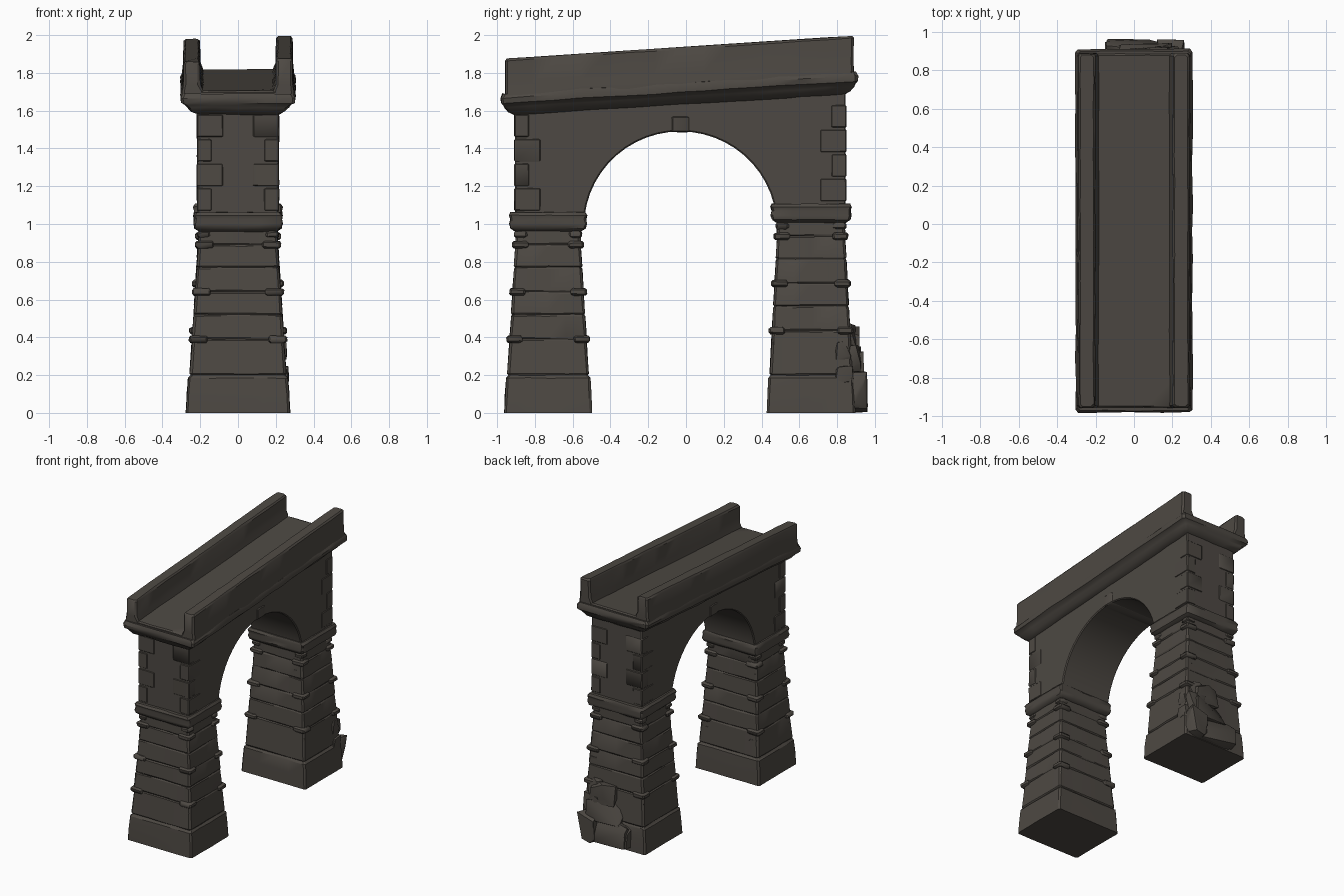
import bpy, bmesh, math, random
from mathutils import Vector

if "Cube" in bpy.data.objects:
    bpy.data.objects.remove(bpy.data.objects["Cube"])

random.seed(4)
SLOPE = 0.062  # the deck climbs towards +y

stone = bpy.data.materials.new("dark weathered stone")
stone.diffuse_color = (0.075, 0.066, 0.056, 1)
stone.use_nodes = True
stone.node_tree.nodes["Principled BSDF"].inputs["Base Color"].default_value = stone.diffuse_color


def finish(bm, name, angle=35):
    bmesh.ops.recalc_face_normals(bm, faces=bm.faces)
    me = bpy.data.meshes.new(name)
    bm.to_mesh(me)
    bm.free()
    me.materials.append(stone)
    me.shade_smooth()
    me.set_sharp_from_angle(angle=math.radians(angle))
    ob = bpy.data.objects.new(name, me)
    bpy.context.collection.objects.link(ob)
    return ob


def outline(cx, cy, hx, hy, ch, nx, ny):
    """Chamfered rectangle with extra points along each side."""
    c = [(hx, -hy + ch), (hx, hy - ch), (hx - ch, hy), (-hx + ch, hy),
         (-hx, hy - ch), (-hx, -hy + ch), (-hx + ch, -hy), (hx - ch, -hy)]
    pts = []
    for i in range(8):
        a, b = c[i], c[(i + 1) % 8]
        n = (ny, 1, nx, 1)[i % 4]
        for k in range(n):
            t = k / n
            pts.append((cx + a[0] + (b[0] - a[0]) * t, cy + a[1] + (b[1] - a[1]) * t))
    return pts


def loft(bm, rings, ch=0.012, nx=4, ny=4, jit=0.003, slope=0.0):
    """Stack rings of (cx, cy, half x, half y, z) into one closed solid."""
    rows = []
    for cx, cy, hx, hy, z in rings:
        row = []
        for x, y in outline(cx, cy, hx, hy, ch, nx, ny):
            j = [random.uniform(-jit, jit) for _ in range(3)]
            zz = z + slope * y + (j[2] if z > 0.02 else 0)
            row.append(bm.verts.new((x + j[0], y + j[1], zz)))
        rows.append(row)
    n = len(rows[0])
    for a, b in zip(rows, rows[1:]):
        for i in range(n):
            bm.faces.new((a[i], a[(i + 1) % n], b[(i + 1) % n], b[i]))
    bm.faces.new(rows[0][::-1])
    bm.faces.new(rows[-1])


def block(bm, x0, x1, y0, y1, z0, z1, ch=0.01, jit=0.003, slope=0.0, nx=1, ny=1):
    """Worn stone with softened edges."""
    cx, cy, hx, hy = (x0 + x1) / 2, (y0 + y1) / 2, abs(x1 - x0) / 2, abs(y1 - y0) / 2
    loft(bm, [(cx, cy, hx - ch, hy - ch, z0), (cx, cy, hx, hy, z0 + ch),
              (cx, cy, hx, hy, z1 - ch), (cx, cy, hx - ch, hy - ch, z1)],
         ch, nx, ny, jit, slope)


def corner_stones(bm, cy, hx, hy, z, h, out, lx, ly):
    """One stone wrapped round each of the four corners."""
    for sx in (-1, 1):
        for sy in (-1, 1):
            a, b = sx * (hx + out), cy + sy * (hy + out)
            block(bm, a, a - sx * lx, b, b - sy * ly, z - h / 2, z + h / 2,
                  min(0.01, h / 4), 0.002)


def pier(name, cy, base_hy, top_hy, lift):
    top = 0.97 + lift

    def size(z):
        t = z / top
        return 0.268 + (0.205 - 0.268) * t, base_hy + (top_hy - base_hy) * t - 0.004

    # tapered shaft on a plinth, pinched at the course joints
    bm = bmesh.new()
    rings = [(0, cy, 0.276, base_hy, 0), (0, cy, 0.271, base_hy - 0.004, 0.1),
             (0, cy, 0.264, base_hy - 0.009, 0.185)]
    for z in (0.2, 0.39 + lift, 0.52 + lift, 0.64 + lift, 0.77 + lift, 0.89 + lift):
        hx, hy = size(z)
        rings += [(0, cy, hx, hy, z - 0.008), (0, cy, hx - 0.006, hy - 0.006, z),
                  (0, cy, hx, hy, z + 0.008)]
    rings.append((0, cy, 0.205, top_hy, top + 0.02))
    loft(bm, rings, jit=0.002)
    finish(bm, name + "_shaft", 25)

    # projecting corner stones
    bm = bmesh.new()
    for i, z in enumerate((0.39, 0.64, 0.89)):
        hx, hy = size(z + lift)
        corner_stones(bm, cy, hx, hy, z + lift, 0.038, 0.017, 0.10, 0.085)
        corner_stones(bm, cy, hx - 0.006, hy - 0.006, z + lift - 0.1, 0.1, 0.008, 0.08, 0.08)
    hx, hy = size(0.945 + lift)
    corner_stones(bm, cy, hx, hy, 0.945 + lift, 0.035, 0.01, 0.07, 0.07)
    finish(bm, name + "_corner_stones", 40)

    # moulded ledge at the arch springing
    bm = bmesh.new()
    loft(bm, [(0, cy, 0.205, top_hy, 0.96 + lift), (0, cy, 0.23, top_hy + 0.026, 0.978 + lift),
              (0, cy, 0.236, top_hy + 0.034, 1.0 + lift), (0, cy, 0.232, top_hy + 0.028, 1.025 + lift),
              (0, cy, 0.237, top_hy + 0.034, 1.045 + lift), (0, cy, 0.225, top_hy + 0.026, 1.062 + lift)],
         0.01, jit=0.0025)
    finish(bm, name + "_ledge", 40)


pier("front_pier", -0.73, 0.232, 0.172, 0.0)
pier("back_pier", 0.662, 0.234, 0.180, 0.045)

# arched wall: side profile with a round opening, extruded across
prof = [(-0.905, 0.99), (-0.54, 0.99)]
N = 26
for i in range(N + 1):
    a = math.pi * (1 - i / N)
    prof.append((-0.03 + 0.51 * math.cos(a), 0.985 + 0.505 * math.sin(a)))
prof += [(0.48, 1.04), (0.845, 1.04), (0.845, 1.69 + SLOPE * 0.845), (-0.905, 1.69 - SLOPE * 0.905)]
prof = [p for i, p in enumerate(prof) if i not in (1, N + 2)]
bm = bmesh.new()
left = [bm.verts.new((-0.214, y, z)) for y, z in prof]
right = [bm.verts.new((0.214, y, z)) for y, z in prof]
n = len(prof)
for i in range(n):
    bm.faces.new((left[i], left[(i + 1) % n], right[(i + 1) % n], right[i]))
bm.faces.new(left)
bm.faces.new(right[::-1])
ob = finish(bm, "arched_wall", 30)
bev = ob.modifiers.new("worn edges", "BEVEL")
bev.width, bev.segments, bev.limit_method = 0.008, 1, "ANGLE"
bev.angle_limit = math.radians(50)

# shallow dressed stones at the outer wall corners
bm = bmesh.new()
for k in range(4):
    z = 1.14 + 0.13 * k
    for sx in (-1, 1):
        for y, sy, dz in ((-0.905, -1, -0.01), (0.845, 1, 0.04)):
            a, b = sx * 0.218, y + sy * 0.004
            lx, ly = (0.14, 0.08) if k % 2 else (0.08, 0.14)
            block(bm, a, a - sx * lx, b, b - sy * ly, z + dz - 0.061, z + dz + 0.061, 0.006, 0.001)
finish(bm, "wall_corner_stones", 40)

# keystone on both faces
bm = bmesh.new()
block(bm, -0.219, 0.219, -0.075, 0.015, 1.486, 1.57, 0.006, 0.001)
finish(bm, "keystone", 40)

# sloping cornice running round the top of the wall
bm = bmesh.new()
cy = -0.035
loft(bm, [(0, cy, 0.214, 0.872, 1.635), (0, cy, 0.25, 0.905, 1.652), (0, cy, 0.268, 0.925, 1.675),
          (0, cy, 0.285, 0.932, 1.69), (0, cy, 0.302, 0.943, 1.70), (0, cy, 0.305, 0.945, 1.728),
          (0, cy, 0.294, 0.935, 1.75)], 0.015, 4, 14, 0.0035, SLOPE)
finish(bm, "cornice", 35)

# walkway floor between the parapets
bm = bmesh.new()
block(bm, -0.225, 0.225, -0.955, 0.885, 1.70, 1.764, 0.008, 0.002, SLOPE, 3, 12)
finish(bm, "deck", 35)

# parapets, with a flared inner foot
for name, s, top in (("left_parapet", -1, 1.922), ("right_parapet", 1, 1.938)):
    bm = bmesh.new()
    hy = 0.922
    loft(bm, [(s * 0.240, cy, 0.058, hy, 1.73), (s * 0.240, cy, 0.056, hy, 1.765),
              (s * 0.245, cy, 0.045, hy, 1.80), (s * 0.245, cy, 0.043, hy, top - 0.012),
              (s * 0.245, cy, 0.034, hy - 0.008, top)], 0.012, 1, 14, 0.002, SLOPE + 0.004)
    finish(bm, name, 35)

# fallen and broken stones against the back pier
bm = bmesh.new()
rubble = [  # x, y, z centre, then half sizes
    (0.05, 0.895, 0.10, 0.20, 0.072, 0.10), (-0.07, 0.89, 0.10, 0.085, 0.07, 0.09),
    (0.19, 0.89, 0.11, 0.075, 0.07, 0.11), (0.06, 0.88, 0.25, 0.14, 0.066, 0.08),
    (0.17, 0.86, 0.27, 0.08, 0.07, 0.09), (0.08, 0.865, 0.37, 0.11, 0.055, 0.09),
    (0.16, 0.85, 0.40, 0.06, 0.05, 0.08), (0.235, 0.84, 0.20, 0.035, 0.05, 0.05),
    (0.23, 0.83, 0.33, 0.03, 0.045, 0.05)]
for x, y, z, hx, hy, hz in rubble:
    cloud = []
    for _ in range(26):
        d = Vector([random.uniform(-1, 1) for _ in range(3)])
        d /= max(abs(c) for c in d) * random.uniform(1.0, 1.12)
        p = (x + d.x * hx, y + d.y * hy, max(0.0, z + d.z * hz))
        cloud.append(bm.verts.new(p))
    res = bmesh.ops.convex_hull(bm, input=cloud)
    junk = {g for g in res["geom_interior"] + res["geom_unused"] if isinstance(g, bmesh.types.BMVert)}
    bmesh.ops.delete(bm, geom=list(junk), context="VERTS")
finish(bm, "rubble", 30)
